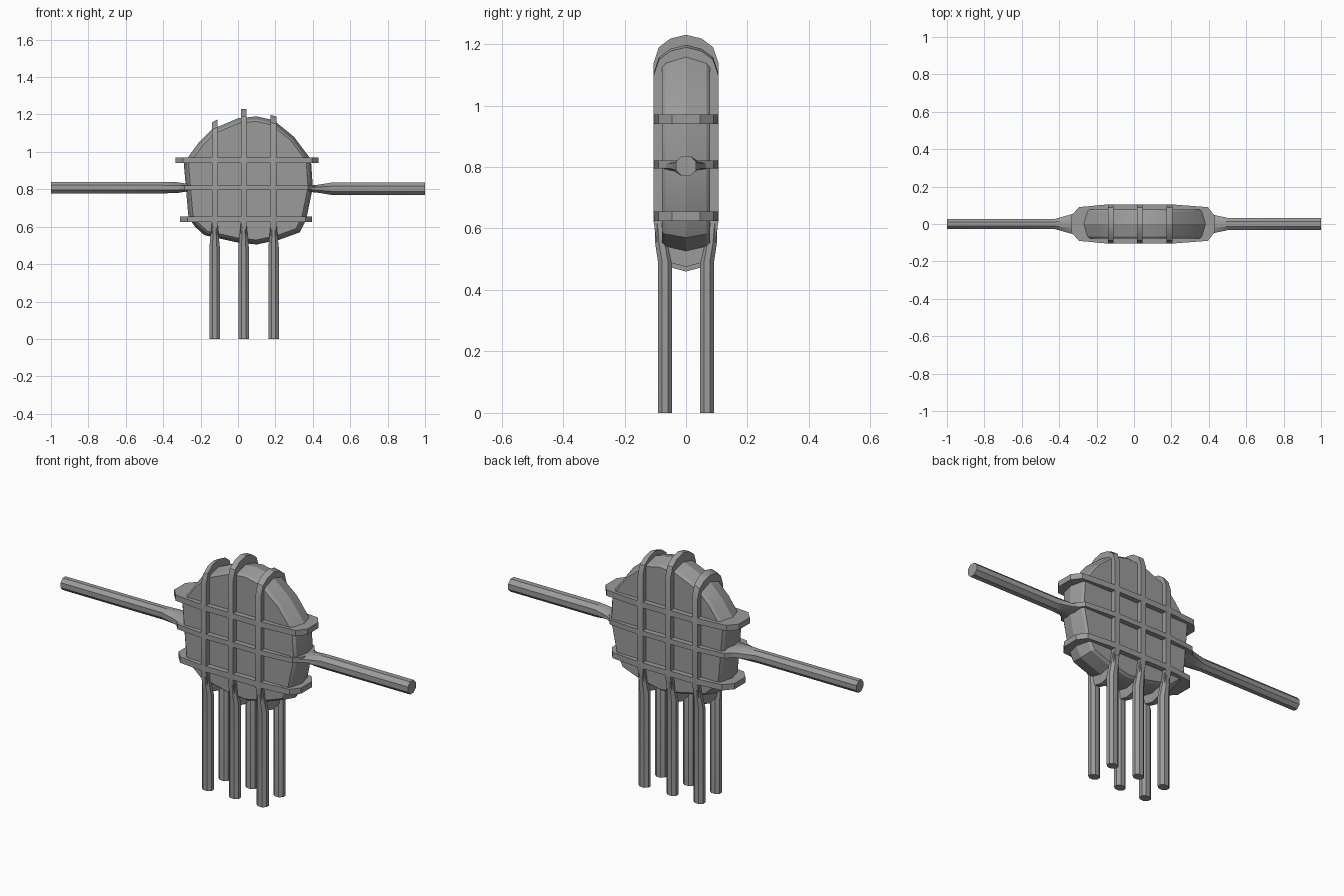
import bpy, bmesh, math

if "Cube" in bpy.data.objects:
    bpy.data.objects.remove(bpy.data.objects["Cube"])

grey = bpy.data.materials.new("plain_grey")
grey.diffuse_color = (0.33, 0.33, 0.33, 1)
grey.use_nodes = True
grey.node_tree.nodes["Principled BSDF"].inputs["Base Color"].default_value = grey.diffuse_color


def loft(name, rings, caps=True):
    """Skin a list of rings with equal point counts and close the ends."""
    bm = bmesh.new()
    rows = [[bm.verts.new(p) for p in ring] for ring in rings]
    n = len(rows[0])
    for a, b in zip(rows, rows[1:]):
        for i in range(n):
            j = (i + 1) % n
            bm.faces.new((a[i], a[j], b[j], b[i]))
    if caps:
        bm.faces.new(rows[0])
        bm.faces.new(rows[-1])
    bmesh.ops.recalc_face_normals(bm, faces=bm.faces)
    me = bpy.data.meshes.new(name)
    bm.to_mesh(me)
    bm.free()
    me.materials.append(grey)
    ob = bpy.data.objects.new(name, me)
    bpy.context.collection.objects.link(ob)
    bpy.ops.object.select_all(action='DESELECT')
    ob.select_set(True)
    bpy.context.view_layer.objects.active = ob
    bpy.ops.object.shade_smooth_by_angle(angle=math.radians(25))
    return ob


def octagon(ru, rv):
    """Eight-sided section with flats, given its half width and half height."""
    k = 1 / math.cos(math.pi / 8)
    return [(ru * k * math.cos(math.pi * (i + .5) / 4),
             rv * k * math.sin(math.pi * (i + .5) / 4)) for i in range(8)]


# Shield-shaped body: full outline at the middle, smaller on both faces
outline = [(-.29, .94), (-.21, 1.05), (-.14, 1.12), (0, 1.18), (.10, 1.19),
           (.19, 1.17), (.30, 1.08), (.39, .96), (.40, .81), (.365, .64),
           (.33, .57), (.22, .53), (.10, .505), (0, .515), (-.18, .555),
           (-.23, .60), (-.265, .65)]
cx, cz = .055, .83


def body_ring(y, s):
    return [(cx + (x - cx) * s, y, cz + (z - cz) * s) for x, z in outline]


loft("body", [body_ring(y, s) for y, s in
              ((-.078, .925), (-.066, .955), (0, 1), (.066, .955), (.078, .925))])

# Upright bands running over the top and under the bottom of the body
for side, x, top, bottom, tilt in (("left", -.125, 1.165, .49, .008),
                                   ("middle", .03, 1.23, .46, 0),
                                   ("right", .19, 1.193, .475, -.004)):
    half = [(0, top), (.05, top - .012), (.088, top - .04), (.105, top - .09),
            (.105, .62), (.088, .51), (.045, bottom + .012), (0, bottom)]
    loop = half + [(-y, z) for y, z in half[-2:0:-1]]
    loft(side + "_upright_band",
         [[(x + d * .015, y, z + (d * tilt if z > 1 else 0)) for y, z in loop]
          for d in (-1, 1)])

    # Front and back legs, flattened where they grow out of the band
    for end, sgn in (("front", -1), ("back", 1)):
        sections = ((0, .068, .028, .023), (.49, .068, .028, .023),
                    (.55, .078, .022, .022), (.63, .089, .014, .014))
        loft(f"{side}_{end}_leg",
             [[(x + u, sgn * yc + v, z) for u, v in octagon(rx, ry)]
              for z, yc, rx, ry in sections])

# Level bands wrapped around the body
for name, z, x0, x1, h in (("upper", .955, -.335, .43, .015),
                           ("centre", .808, -.325, .41, .013),
                           ("lower", .64, -.31, .395, .015)):
    half = [(x0, .045), (x0 + .04, .09), (-.14, .105), (.2, .105),
            (x1 - .035, .09), (x1, .045)]
    loop = half + [(x, -y) for x, y in reversed(half)]
    loft(name + "_level_band",
         [[(x, y, z + dz) for x, y in loop] for dz in (-h, h)])

# Long side arms, flared where they join the centre band
for name, z, sections in (
        ("left_arm", .809, ((-.27, .085, .020), (-.325, .055, .029),
                            (-.42, .028, .031), (-1, .028, .031))),
        ("right_arm", .803, ((.36, .085, .016), (.42, .050, .020),
                             (.50, .033, .033), (1, .033, .033)))):
    loft(name, [[(x, u, z + v) for u, v in octagon(ry, rz)]
                for x, ry, rz in sections])
